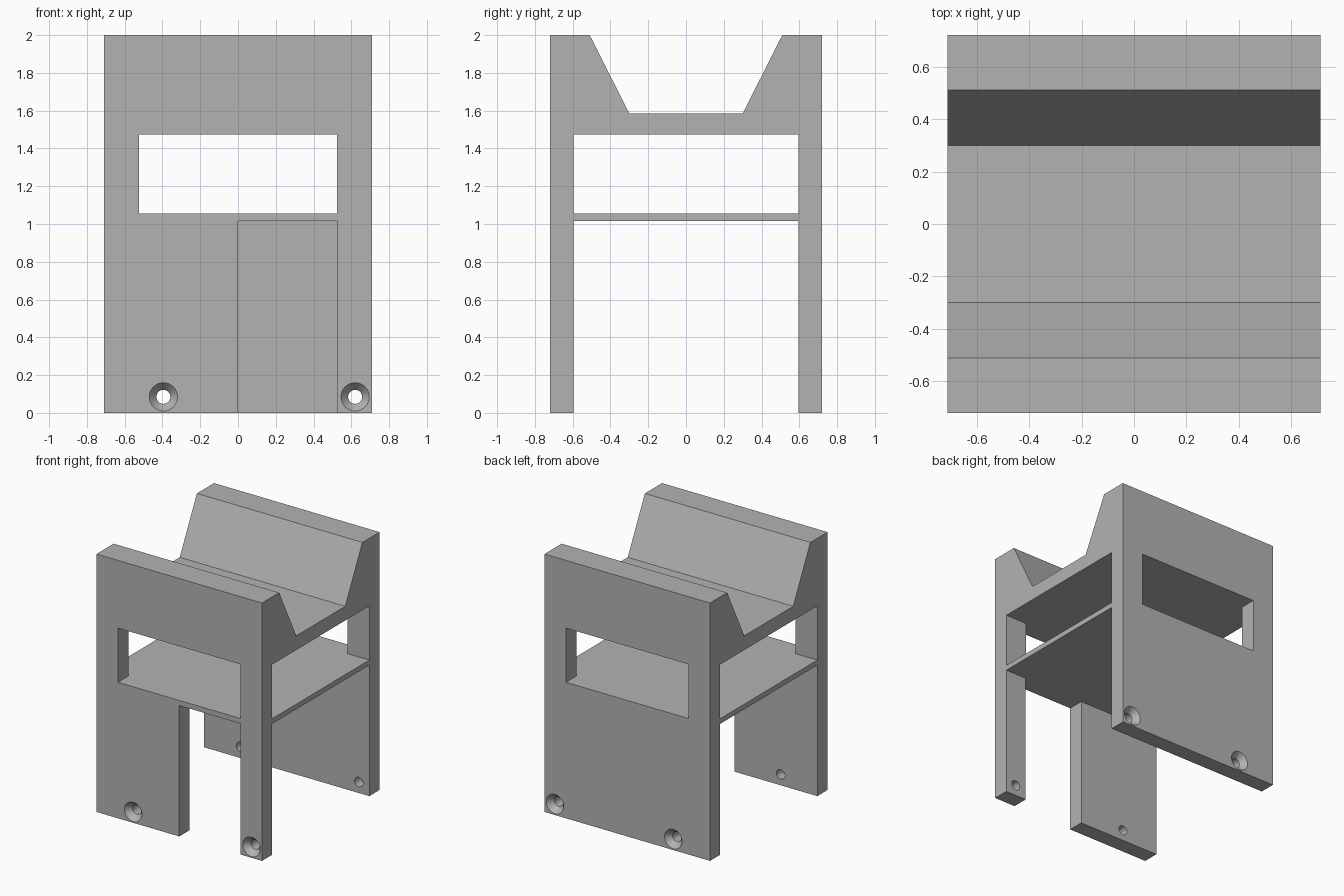
import bpy, bmesh, math
from mathutils import Matrix, Vector

cube = bpy.data.objects.get("Cube")
if cube:
    bpy.data.objects.remove(cube, do_unlink=True)

W, D, INNER = 0.71, 0.72, 0.595        # half width, half depth, inner wall face
SHELF_LOW, SHELF_TOP, BEAM_LOW = 1.015, 1.055, 1.475

grey = bpy.data.materials.new("plain grey")
grey.use_nodes = True
grey.diffuse_color = (0.45, 0.45, 0.45, 1)
grey.node_tree.nodes["Principled BSDF"].inputs["Base Color"].default_value = grey.diffuse_color


def to_object(name, bm):
    bmesh.ops.recalc_face_normals(bm, faces=bm.faces)
    mesh = bpy.data.meshes.new(name)
    bm.to_mesh(mesh)
    bm.free()
    mesh.materials.append(grey)
    obj = bpy.data.objects.new(name, mesh)
    bpy.context.collection.objects.link(obj)
    return obj


def box(name, low, high):
    low, high = Vector(low), Vector(high)
    bm = bmesh.new()
    bmesh.ops.create_cube(bm, size=1)
    bmesh.ops.scale(bm, vec=high - low, verts=bm.verts)
    bmesh.ops.translate(bm, vec=(low + high) / 2, verts=bm.verts)
    return to_object(name, bm)


def countersunk_hole(name, x, side):
    """Revolved cutter: cone from the outer wall face, then a straight bore."""
    bm = bmesh.new()
    profile = [(0, -0.05), (0.075, -0.05), (0.075, 0), (0.037, 0.045), (0.037, 0.2), (0, 0.2)]
    verts = [bm.verts.new((r, 0, h)) for r, h in profile]
    edges = [bm.edges.new(pair) for pair in zip(verts, verts[1:])]
    bmesh.ops.spin(bm, geom=verts + edges, cent=(0, 0, 0), axis=(0, 0, 1),
                   angle=math.tau, steps=32)
    bmesh.ops.remove_doubles(bm, verts=bm.verts, dist=0.0001)
    turn = Matrix.Rotation(side * math.pi / 2, 4, 'X')
    bm.transform(Matrix.Translation((x, side * D, 0.085)) @ turn)
    return to_object(name, bm)


# Body: side profile with a V-shaped cradle on top, extruded across the width
half = [(INNER, SHELF_LOW), (INNER, 0), (D, 0), (D, 2), (0.51, 2), (0.3, 1.585)]
outline = half + [(-y, z) for y, z in reversed(half)]
bm = bmesh.new()
face = bm.faces.new([bm.verts.new((-W, y, z)) for y, z in outline])
side_faces = bmesh.ops.extrude_face_region(bm, geom=[face])["geom"]
bmesh.ops.translate(bm, vec=(2 * W, 0, 0),
                    verts=[g for g in side_faces if isinstance(g, bmesh.types.BMVert)])
body = to_object("stand_body", bm)

# Openings: side tunnel, front-to-back window, doorway in the front wall, screw holes
cutters = [
    box("side_tunnel", (-1, -INNER, SHELF_TOP), (1, INNER, BEAM_LOW)),
    box("window", (-0.525, -1, SHELF_TOP), (0.525, 1, BEAM_LOW)),
    box("doorway", (0, -1, -0.2), (0.527, -0.5, SHELF_LOW)),
]
for x in (-0.395, 0.62):
    for side in (-1, 1):
        cutters.append(countersunk_hole("screw_hole", x, side))

bpy.context.view_layer.objects.active = body
for cutter in cutters:
    cutter.hide_render = True
    mod = body.modifiers.new("cut", 'BOOLEAN')
    mod.operation, mod.solver, mod.object = 'DIFFERENCE', 'EXACT', cutter
    bpy.ops.object.modifier_apply(modifier=mod.name)
    bpy.data.objects.remove(cutter, do_unlink=True)

# Smooth only the round holes
bpy.ops.object.select_all(action='DESELECT')
body.select_set(True)
bpy.ops.object.shade_smooth_by_angle(angle=math.radians(30))
